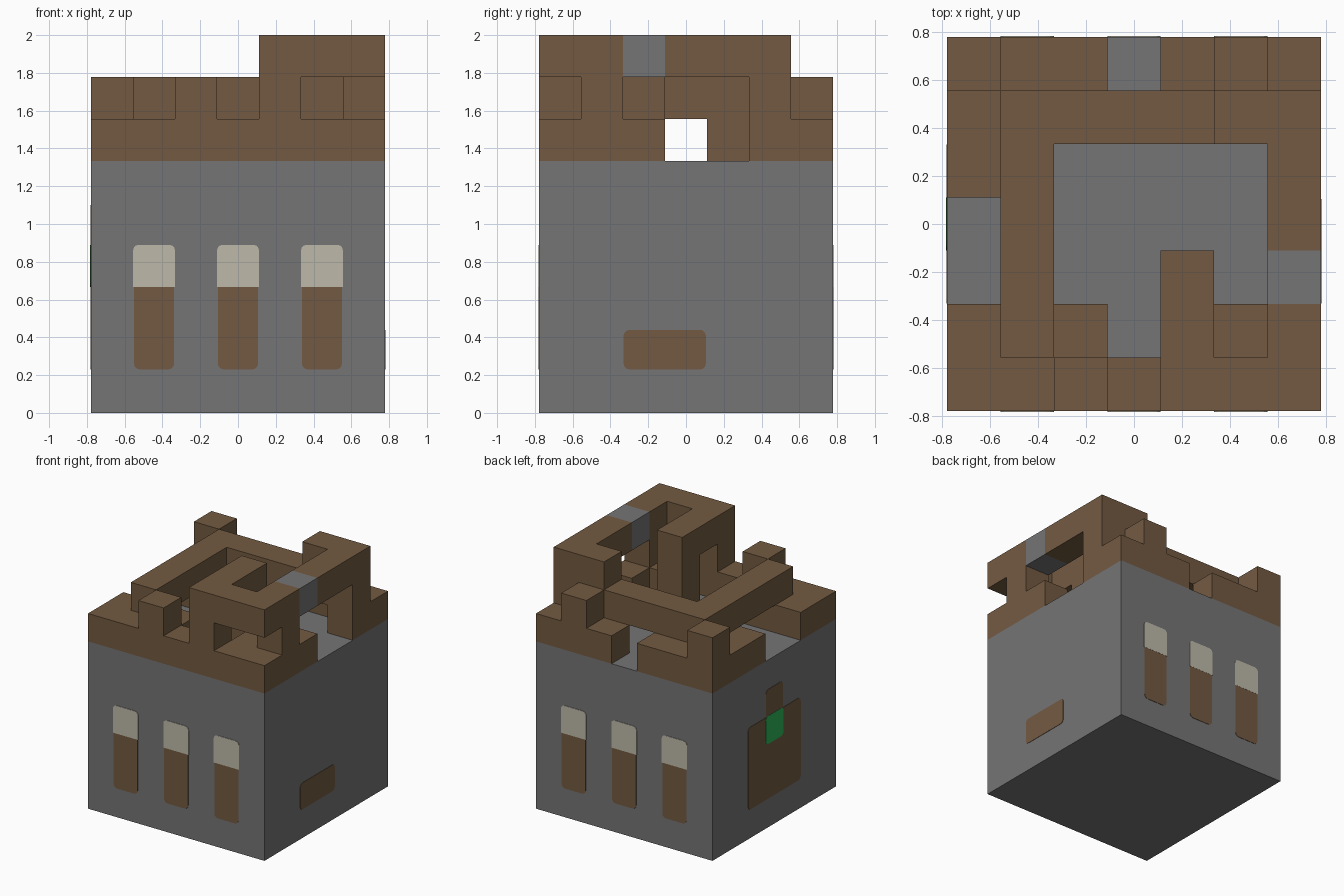
import bpy, bmesh, math
from mathutils import Vector, Matrix

cube = bpy.data.objects.get("Cube")
if cube:
    bpy.data.objects.remove(cube, do_unlink=True)

U = 2 / 9          # one block
HALF = 3.5 * U     # half of the tower width
WALL_TOP = 6       # blocks of plain stone below the battlements


def material(name, rgb):
    m = bpy.data.materials.new(name)
    m.use_nodes = True
    m.diffuse_color = (*rgb, 1)
    m.node_tree.nodes["Principled BSDF"].inputs["Base Color"].default_value = (*rgb, 1)
    return m


STONE = material("stone grey", (0.181, 0.178, 0.181))
WOOD = material("wood brown", (0.171, 0.102, 0.053))
CREAM = material("cream", (0.515, 0.491, 0.402))
GREEN = material("green", (0.026, 0.44, 0.10))


def finish(bm, name, *mats):
    mesh = bpy.data.meshes.new(name)
    bm.to_mesh(mesh)
    bm.free()
    for m in mats:
        mesh.materials.append(m)
    obj = bpy.data.objects.new(name, mesh)
    bpy.context.collection.objects.link(obj)
    return obj


# Stone body
bm = bmesh.new()
bmesh.ops.create_cube(bm, size=1, matrix=Matrix.Translation((0, 0, WALL_TOP * U / 2))
                      @ Matrix.Diagonal((7 * U, 7 * U, WALL_TOP * U, 1)))
finish(bm, "stone_body", STONE)

# Battlement plans, back row first: W wood, S stone, . empty
PLANS = {
    "parapet": ["WWW.WWW",
                "W.....W",
                "WW.....",
                ".......",
                "....W.W",
                "WWW..WW",
                "WWWWWWW"],
    "raised_beams": ["W....W.",
                     ".WWWWWW",
                     ".W.....",
                     ".W.....",
                     ".W..W..",
                     ".W....W",
                     "..W.W.."],
    "upper_beams": [".......",
                    ".....WW",
                    "......W",
                    "......W",
                    "....W.S",
                    "....W.W",
                    "....WWW"],
}
cells = {}
for level, (name, rows) in enumerate(PLANS.items(), WALL_TOP):
    for j, row in enumerate(reversed(rows)):
        for i, kind in enumerate(row):
            if kind != ".":
                cells[i, j, level] = kind


def beam_layer(name, level):
    """Build the exposed sides of every block on one level."""
    bm = bmesh.new()
    for (i, j, k), kind in cells.items():
        if k != level:
            continue
        centre = Vector((i - 3, j - 3, k + 0.5))
        for axis in range(3):
            for sign in (-1, 1):
                n = Vector((0, 0, 0))
                n[axis] = sign
                beside = (i + int(n.x), j + int(n.y), k + int(n.z))
                if beside in cells or beside[2] < WALL_TOP:
                    continue
                a = Vector((0, 0, 0))
                a[(axis + 1) % 3] = 0.5
                b = n.cross(a)
                mid = centre + n / 2
                face = bm.faces.new([bm.verts.new((mid + d) * U)
                                     for d in (-a - b, a - b, a + b, b - a)])
                face.material_index = int(kind == "S")
    bmesh.ops.remove_doubles(bm, verts=bm.verts[:], dist=0.001)
    bmesh.ops.dissolve_limit(bm, angle_limit=0.01, verts=bm.verts[:],
                             edges=bm.edges[:], delimit={'MATERIAL'})
    finish(bm, name, WOOD, STONE)


for level, name in enumerate(PLANS, WALL_TOP):
    beam_layer(name, level)


def plate(name, mat, turn, x0, x1, z0, z1, round_low=True, round_high=True, lift=0.003):
    """Thin rounded plate on the front wall, turned about z to another wall."""
    r, pts = 0.03, []
    corners = [(x1, z0, -1, 1, -90, round_low), (x1, z1, -1, -1, 0, round_high),
               (x0, z1, 1, -1, 90, round_high), (x0, z0, 1, 1, 180, round_low)]
    for x, z, sx, sz, start, rounded in corners:
        if not rounded:
            pts.append((x, z))
            continue
        for step in range(4):
            t = math.radians(start + 30 * step)
            pts.append((x + sx * r + r * math.cos(t), z + sz * r + r * math.sin(t)))
    bm = bmesh.new()
    face = bm.faces.new([bm.verts.new((x, -HALF - lift, z)) for x, z in pts])
    side = bmesh.ops.extrude_face_region(bm, geom=[face])["geom"]
    for v in side:
        if isinstance(v, bmesh.types.BMVert):
            v.co.y = -HALF + 0.001
    bmesh.ops.recalc_face_normals(bm, faces=bm.faces[:])
    bmesh.ops.rotate(bm, verts=bm.verts[:], matrix=Matrix.Rotation(math.radians(turn), 3, 'Z'))
    finish(bm, name, mat)


# Tall windows on front and back
for wall, turn in (("front", 0), ("back", 180)):
    for n in (-1, 0, 1):
        x = n * 2 * U
        plate(f"{wall}_shutter_{n + 2}", WOOD, turn, x - 0.106, x + 0.106, 0.23, 0.67,
              round_high=False)
        plate(f"{wall}_window_{n + 2}", CREAM, turn, x - 0.111, x + 0.111, 0.667, 0.89,
              round_low=False, lift=0.004)

# Hatch on the right wall
plate("side_hatch", WOOD, 90, -0.33, 0.105, 0.23, 0.44)

# Door with a green panel on the left wall
plate("door", WOOD, -90, -0.33, 0.33, 0.23, 0.885)
plate("door_peak", WOOD, -90, -0.106, 0.106, 0.88, 1.1, round_low=False)
plate("door_panel", GREEN, -90, -0.111, 0.111, 0.667, 0.89, lift=0.005)
